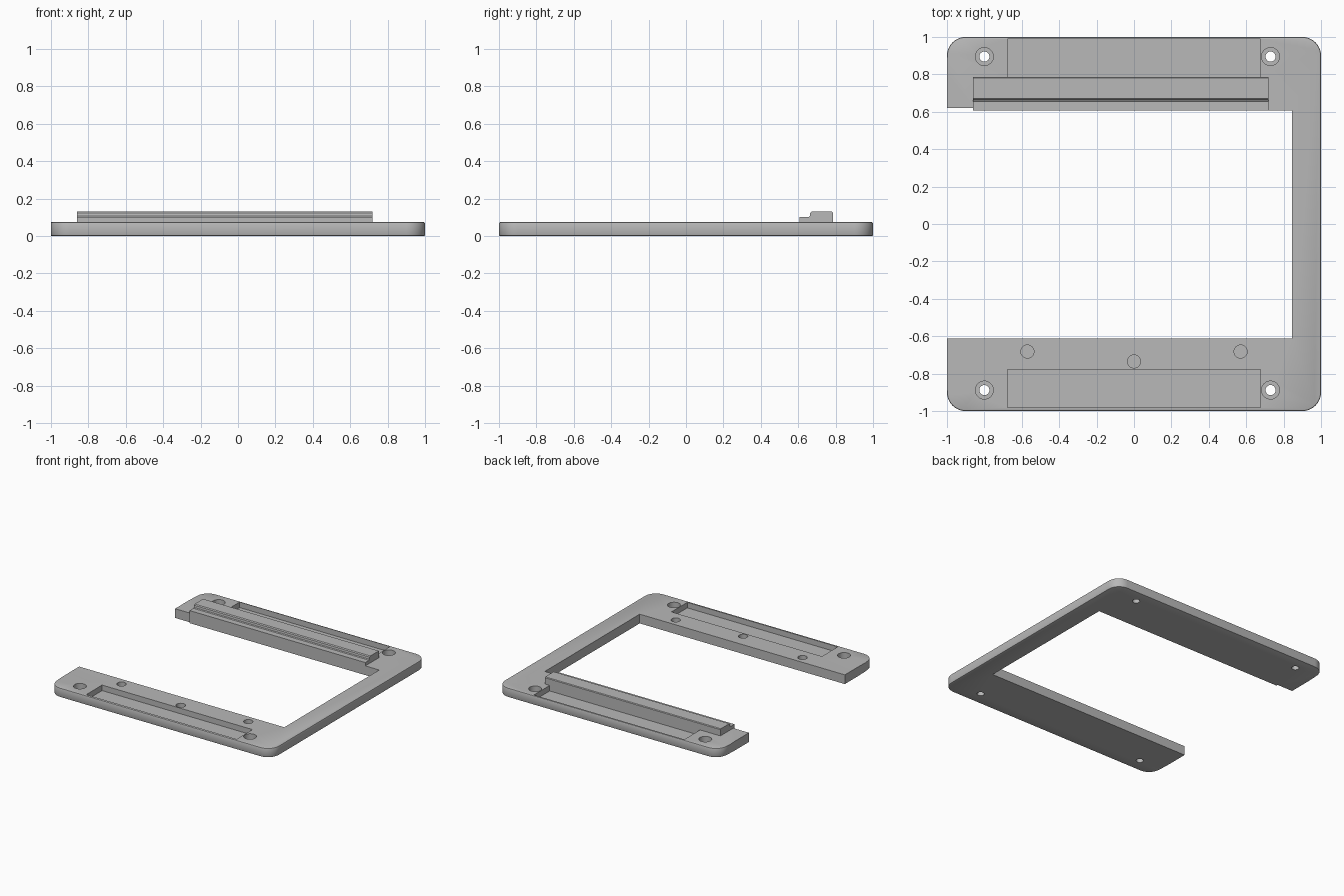
import bpy, bmesh, math

if "Cube" in bpy.data.objects:
    bpy.data.objects.remove(bpy.data.objects["Cube"])

T = 0.075          # plate thickness
FLOOR = 0.03       # floor height of pockets and counterbores

grey = bpy.data.materials.new("light_grey")
grey.diffuse_color = (0.48, 0.48, 0.48, 1)
grey.use_nodes = True
grey.node_tree.nodes["Principled BSDF"].inputs["Base Color"].default_value = grey.diffuse_color


def make_object(name, bm):
    bmesh.ops.recalc_face_normals(bm, faces=bm.faces)
    mesh = bpy.data.meshes.new(name)
    bm.to_mesh(mesh)
    bm.free()
    mesh.materials.append(grey)
    ob = bpy.data.objects.new(name, mesh)
    bpy.context.collection.objects.link(ob)
    return ob


def extrude_outline(points, vector):
    bm = bmesh.new()
    face = bm.faces.new([bm.verts.new(p) for p in points])
    res = bmesh.ops.extrude_face_region(bm, geom=[face], use_keep_orig=True)
    verts = [g for g in res["geom"] if isinstance(g, bmesh.types.BMVert)]
    bmesh.ops.translate(bm, verts=verts, vec=vector)
    return bm


def corner(cx, cy, start, r=0.1, n=10):
    return [(cx + r * math.cos(math.radians(start + 90 * i / n)),
             cy + r * math.sin(math.radians(start + 90 * i / n)), 0) for i in range(n + 1)]


# C-shaped plate with rounded outer corners
outline = (corner(-0.9, -0.9, 180) + corner(0.9, -0.9, 270)
           + corner(0.9, 0.9, 0) + corner(-0.9, 0.9, 90)
           + [(-1, 0.62, 0), (-0.86, 0.62, 0), (-0.86, 0.607, 0), (0.845, 0.607, 0),
              (0.845, -0.612, 0), (-1, -0.612, 0)])
bm = extrude_outline(outline, (0, 0, T))


# Ease the top and bottom rims along the outside
def is_outer(e):
    a, b = e.verts
    if abs(a.co.z - b.co.z) > 1e-5:
        return False
    m = (a.co + b.co) / 2
    return m.x > 0.9 or abs(m.y) > 0.9


bmesh.ops.bevel(bm, geom=[e for e in bm.edges if is_outer(e)],
                offset=0.008, segments=2, profile=0.5, affect='EDGES')
plate = make_object("frame_plate", bm)


def cut(bm):
    cutter = make_object("cutter", bm)
    cutter.hide_render = True
    mod = plate.modifiers.new("cut", 'BOOLEAN')
    mod.operation = 'DIFFERENCE'
    mod.solver = 'EXACT'
    mod.object = cutter
    bpy.context.view_layer.objects.active = plate
    bpy.ops.object.modifier_apply(modifier=mod.name)
    bpy.data.objects.remove(cutter)


def cut_box(x0, x1, y0, y1, z0):
    cut(extrude_outline([(x0, y0, z0), (x1, y0, z0), (x1, y1, z0), (x0, y1, z0)], (0, 0, 0.2)))


def cut_round(x, y, r, z0, n=32):
    ring = [(x + r * math.cos(2 * math.pi * i / n),
             y + r * math.sin(2 * math.pi * i / n), z0) for i in range(n)]
    cut(extrude_outline(ring, (0, 0, 0.2)))


# Long recessed pockets in both arms
cut_box(-0.677, 0.676, 0.786, 0.988, FLOOR)
cut_box(-0.677, 0.676, -0.982, -0.779, FLOOR)

# Counterbored screw holes
for x in (-0.8, 0.73):
    for y in (-0.888, 0.895):
        cut_round(x, y, 0.048, FLOOR)
        cut_round(x, y, 0.027, -0.1)

# Blind round holes on the front arm
for x, y in ((-0.57, -0.682), (0.0, -0.735), (0.57, -0.682)):
    cut_round(x, y, 0.035, FLOOR)

# Stepped rail on the back arm
profile = [(0.607, T), (0.607, 0.102), (0.655, 0.102), (0.662, 0.107),
           (0.664, 0.124), (0.671, 0.131), (0.78, 0.131), (0.786, 0.126), (0.786, T)]
rail = make_object("stepped_rail",
                   extrude_outline([(-0.86, y, z) for y, z in profile], (1.58, 0, 0)))

# Smooth the curved walls, keep edges sharp
for ob in (plate, rail):
    bpy.ops.object.select_all(action='DESELECT')
    ob.select_set(True)
    bpy.context.view_layer.objects.active = ob
    bpy.ops.object.shade_smooth_by_angle(angle=math.radians(30))
